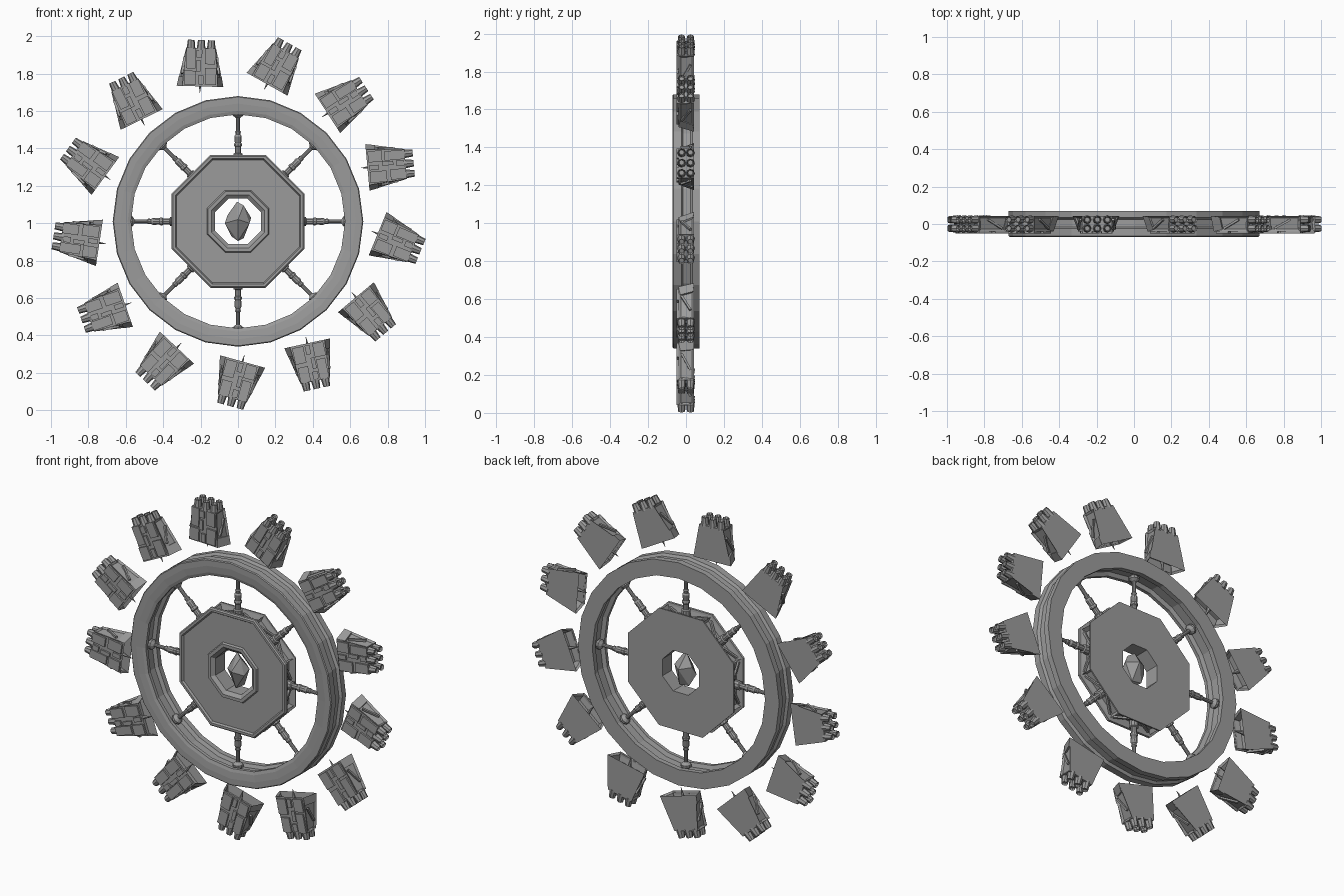
import bpy, bmesh, math
from mathutils import Matrix, Vector

if "Cube" in bpy.data.objects:
    bpy.data.objects.remove(bpy.data.objects["Cube"])

GREY = bpy.data.materials.new("plain grey")
GREY.use_nodes = True
GREY.diffuse_color = (0.33, 0.33, 0.33, 1)
GREY.node_tree.nodes["Principled BSDF"].inputs["Base Color"].default_value = (0.33, 0.33, 0.33, 1)
CENTRE = Matrix.Translation((0, 0, 1.01))


def turn(angle):
    """Point local x outward at an angle in the front plane."""
    return Matrix.Rotation(-angle, 4, 'Y')


def finish(bm, name):
    bmesh.ops.recalc_face_normals(bm, faces=bm.faces)
    mesh = bpy.data.meshes.new(name)
    bm.to_mesh(mesh)
    bm.free()
    mesh.materials.append(GREY)
    return mesh


def place(name, mesh, matrix=Matrix()):
    obj = bpy.data.objects.new(name, mesh)
    bpy.context.collection.objects.link(obj)
    obj.matrix_world = CENTRE @ matrix
    return obj


def lathe(profile, steps, closed=True, octagon=False):
    """Sweep (radius, y) points around the y axis."""
    bm = bmesh.new()
    rows = []
    for i in range(steps):
        a = math.tau * i / steps
        k = 1 / math.cos(math.pi / 8) if octagon and i % 2 else 1
        rows.append([bm.verts.new((r * k * math.cos(a), y, r * k * math.sin(a))) for r, y in profile])
    n = len(profile)
    for i in range(steps):
        p, q = rows[i], rows[(i + 1) % steps]
        for j in range(n if closed else n - 1):
            m = (j + 1) % n
            bm.faces.new((p[j], p[m], q[m], q[j]))
    return bm


def box(bm, centre, size, rot=Matrix()):
    m = Matrix.Translation(centre) @ rot @ Matrix.Diagonal((*size, 1))
    bmesh.ops.create_cube(bm, size=1, matrix=m)


def cone(bm, start, end, r1, r2, sides):
    """Cone running along local x."""
    m = Matrix.Translation(((start[0] + end) / 2, start[1], start[2])) @ Matrix.Rotation(math.pi / 2, 4, 'Y')
    return bmesh.ops.create_cone(bm, cap_ends=True, segments=sides, radius1=r1, radius2=r2,
                                 depth=end - start[0], matrix=m)["verts"]


# Outer ring with grooves inside and outside
place("outer_ring", finish(lathe([
    (.572, -.06), (.59, -.066), (.63, -.07), (.665, -.07), (.67, -.065), (.67, -.025),
    (.655, -.015), (.655, .025), (.67, .035), (.67, .07), (.575, .07), (.575, .04),
    (.595, .03), (.595, -.03), (.572, -.04)], 24), "outer_ring"))

# Octagonal hub with raised rims and recessed side panels
hub = lathe([
    (.355, -.05), (.348, -.057), (.335, -.057), (.328, -.046), (.166, -.046), (.16, -.057),
    (.142, -.057), (.122, -.04), (.122, .05), (.352, .05), (.352, .042), (.342, .04),
    (.342, -.034), (.355, -.036)], 16, octagon=True)
hub.normal_update()
bmesh.ops.recalc_face_normals(hub, faces=hub.faces)
sides = [f for f in hub.faces if abs(f.normal.y) < .1 and f.calc_area() > .009
         and math.hypot(f.calc_center_median().x, f.calc_center_median().z) > .3]
bmesh.ops.inset_individual(hub, faces=sides, thickness=.012, depth=-.025)
place("hub", finish(hub, "hub"))

# Diagonal braces inside the hub panels
brace = bmesh.new()
for s in (-1, 1):
    box(brace, (.33, 0, s * .072), (.012, .012, .12), Matrix.Rotation(s * .5, 4, 'X'))
brace_mesh = finish(brace, "hub_brace")

# Turned spokes
spoke_mesh = finish(lathe([
    (.026, .32), (.026, .362), (.017, .366), (.017, .4), (.022, .404), (.022, .414), (.018, .42),
    (.02, .455), (.014, .465), (.016, .48), (.011, .486), (.011, .552), (.03, .566),
    (.03, .58), (.012, .597)], 10, closed=False), "spoke")
for i in range(8):
    a = i * math.tau / 8
    place(f"spoke_{i + 1}", spoke_mesh, turn(a) @ Matrix.Rotation(-math.pi / 2, 4, 'Z'))
    place(f"hub_brace_{i + 1}", brace_mesh, turn(a))

# Faceted rock floating in the hub opening
rock = bmesh.new()
for p in [(-.005, 0, .105), (.03, -.02, .085), (.07, .01, .02), (.062, -.03, -.01), (.03, .02, -.09),
          (0, -.02, -.105), (-.035, .02, -.08), (-.07, 0, -.01), (-.055, .02, .035),
          (0, -.065, .01), (.01, .06, .02)]:
    rock.verts.new(p)
bmesh.ops.convex_hull(rock, input=rock.verts)
place("centre_rock", finish(rock, "centre_rock"))

# Pod hull: wedge, wider at the inner end and at the back
pod = bmesh.new()
cube = bmesh.ops.create_cube(pod, size=2)["verts"]
for v in cube:
    inner, front = v.co.x < 0, v.co.y < 0
    half = (.095 if front else .125) if inner else .08
    v.co = Vector((-.12 if inner else .085, -.04 if front else .042, math.copysign(half, v.co.z)))
bmesh.ops.recalc_face_normals(pod, faces=pod.faces)
pod.normal_update()
mouth = [f for f in pod.faces if f.normal.x < -.8]
flanks = [f for f in pod.faces if abs(f.normal.z) > .7]
bmesh.ops.inset_individual(pod, faces=mouth, thickness=.012, depth=-.05)
bmesh.ops.inset_individual(pod, faces=flanks, thickness=.016, depth=-.008)

# Pod flank ribs
for s in (-1, 1):
    box(pod, (-.01, 0, s * .093), (.1, .012, .012),
        Matrix.Rotation(s * .12, 4, 'Y') @ Matrix.Rotation(.5, 4, 'Z'))

# Pod front armour plates: (u, v, length, width)
for u, v, lu, lv in [(-.075, .055, .075, .06), (.03, .052, .11, .05), (-.065, -.055, .09, .06),
                     (.042, -.05, .085, .055), (-.01, .012, .06, .022), (.055, .008, .04, .03),
                     (-.085, -.004, .05, .026)]:
    box(pod, (u, -.043, v), (lu, .014, lv))

# Pod spike and thrusters
cone(pod, (-.155, 0, 0), -.06, .001, .016, 6)
for y in (-.023, .023):
    for z in (-.054, 0, .054):
        verts = cone(pod, (.075, y, z), .128, .024, .018, 8)
        caps = [f for f in {f for v in verts for f in v.link_faces}
                if all(v.co.x > .12 for v in f.verts)]
        bmesh.ops.inset_individual(pod, faces=caps, thickness=.005, depth=-.012)
pod_mesh = finish(pod, "pod")

# Thirteen pods circling the ring, each yawed off the radius
for i in range(13):
    a = math.radians(-90.5) + i * math.tau / 13
    place(f"pod_{i + 1}", pod_mesh, turn(a) @ Matrix.Translation((.865, 0, 0)) @ turn(math.radians(-15)))
